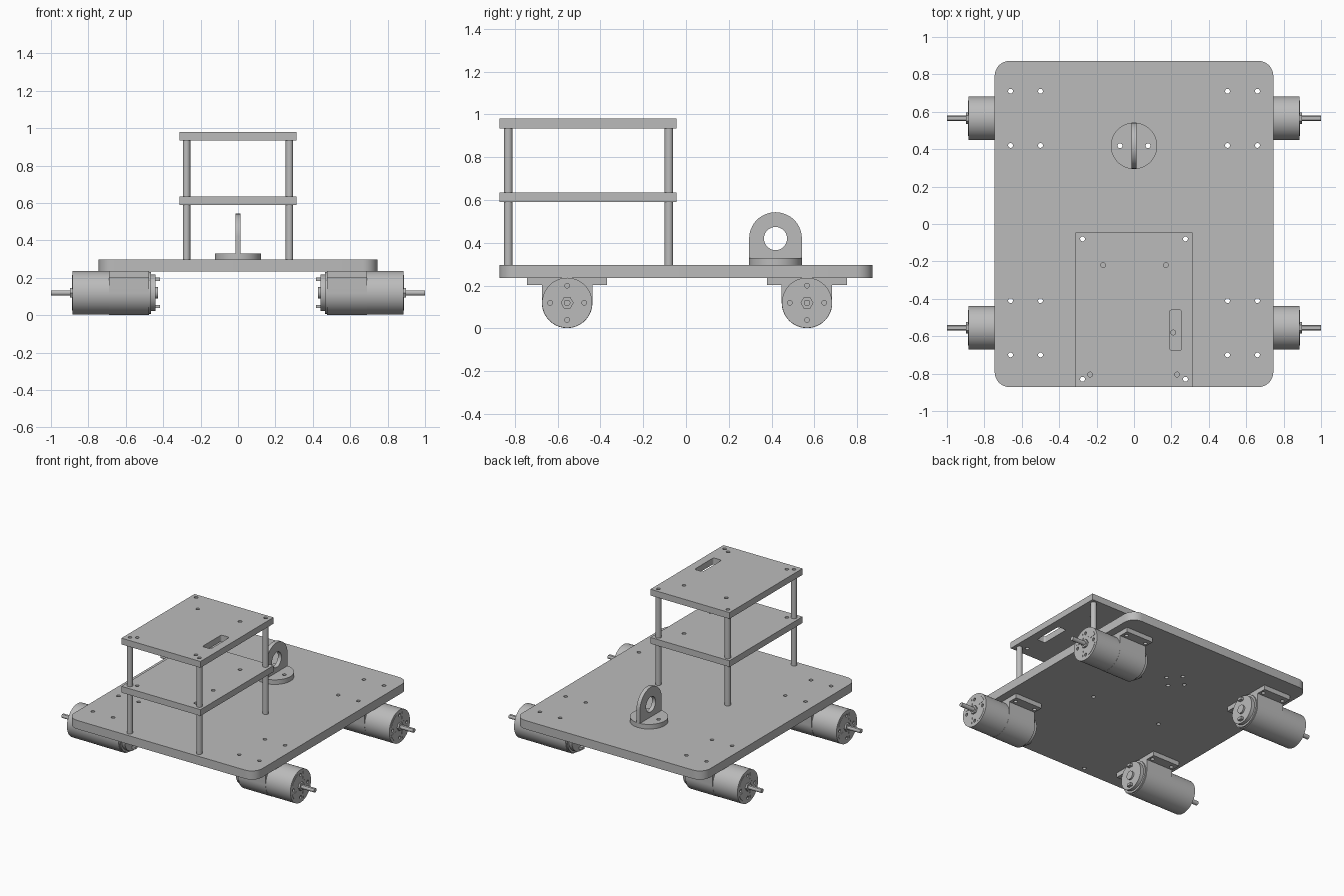
import bpy
import bmesh
from math import sin, cos, pi, radians
from mathutils import Matrix, Vector

cube = bpy.data.objects.get("Cube")
if cube:
    bpy.data.objects.remove(cube, do_unlink=True)

grey = bpy.data.materials.new("plain_grey")
grey.use_nodes = True
GREY = (0.5, 0.5, 0.5, 1)
grey.diffuse_color = GREY
grey.node_tree.nodes["Principled BSDF"].inputs["Base Color"].default_value = GREY


def arc(cx, cy, r, a0, a1, n=24):
    return [(cx + r * cos(radians(a0 + (a1 - a0) * i / n)),
             cy + r * sin(radians(a0 + (a1 - a0) * i / n))) for i in range(n + 1)]


def circle(cx, cy, r, n=40):
    return arc(cx, cy, r, 0, 360, n)[:-1]


def rounded(x0, y0, x1, y1, r):
    return (arc(x1 - r, y1 - r, r, 0, 90, 8) + arc(x0 + r, y1 - r, r, 90, 180, 8)
            + arc(x0 + r, y0 + r, r, 180, 270, 8) + arc(x1 - r, y0 + r, r, 270, 360, 8))


def rect(x0, y0, x1, y1):
    return [(x0, y0), (x1, y0), (x1, y1), (x0, y1)]


def drill(points, r=0.013):
    return [circle(x, y, r, 20) for x, y in points]


def solid(name, outline, start, end, holes=(), frame=None):
    """Extrude a 2D outline with holes along local z from start to end."""
    curve = bpy.data.curves.new(name, 'CURVE')
    curve.dimensions = '2D'
    curve.fill_mode = 'BOTH'
    curve.extrude = (end - start) / 2
    for loop in [outline, *holes]:
        spline = curve.splines.new('POLY')
        spline.points.add(len(loop) - 1)
        for p, (x, y) in zip(spline.points, loop):
            p.co = (x, y, 0, 1)
        spline.use_cyclic_u = True
    obj = bpy.data.objects.new(name, curve)
    bpy.context.collection.objects.link(obj)
    bpy.ops.object.select_all(action='DESELECT')
    obj.select_set(True)
    bpy.context.view_layer.objects.active = obj
    bpy.ops.object.convert(target='MESH')
    obj = bpy.context.view_layer.objects.active
    bm = bmesh.new()
    bm.from_mesh(obj.data)
    bmesh.ops.remove_doubles(bm, verts=bm.verts, dist=0.00005)
    bmesh.ops.translate(bm, verts=bm.verts, vec=(0, 0, (start + end) / 2))
    if frame:
        bmesh.ops.transform(bm, matrix=frame, verts=bm.verts)
    bmesh.ops.recalc_face_normals(bm, faces=bm.faces)
    bm.to_mesh(obj.data)
    bm.free()
    obj.data.materials.clear()
    obj.data.materials.append(grey)
    bpy.ops.object.shade_smooth_by_angle(angle=radians(30))
    return obj


# Frame whose profile lies in the y-z plane and extrudes along x
SIDE = Matrix(((0, 0, 1, 0), (1, 0, 0, 0), (0, 1, 0, 0), (0, 0, 0, 1)))
MOTOR_Y = (0.565, -0.555)
BASE_LOW, BASE_TOP = 0.235, 0.297
POSTS = [(x, y) for x in (-0.275, 0.275) for y in (-0.83, -0.08)]
HOOK_Y = 0.418

# Base plate with bracket, post and hook bolt holes
bracket_holes = [(sx * x, y + dy) for sx in (-1, 1) for x in (0.5, 0.66)
                 for y in MOTOR_Y for dy in (-0.145, 0.145)]
hook_holes = [(-0.075, HOOK_Y), (0.075, HOOK_Y)]
hook_hidden = [(0, HOOK_Y - 0.075), (0, HOOK_Y + 0.075)]
solid("base_plate", rounded(-0.745, -0.872, 0.745, 0.872, 0.08), BASE_LOW, BASE_TOP,
      drill(bracket_holes + POSTS + hook_holes + hook_hidden))

# Two raised decks on hollow posts
deck = rect(-0.313, -0.872, 0.313, -0.045)
deck_holes = drill(POSTS) + drill([(-0.165, -0.22), (0.17, -0.22), (-0.235, -0.805), (0.23, -0.805)])
solid("lower_deck", deck, 0.59, 0.635, deck_holes + drill([(0.21, -0.58)]))
solid("upper_deck", deck, 0.935, 0.98, deck_holes + [rounded(0.19, -0.675, 0.255, -0.46, 0.012)])
for x, y in POSTS:
    for label, z0, z1 in (("lower_post", BASE_TOP, 0.59), ("upper_post", 0.635, 0.935)):
        solid(label, circle(x, y, 0.02, 32), z0, z1, drill([(x, y)]))

# Towing eye: round foot and upright lug with a hole
solid("eye_foot", circle(0, HOOK_Y, 0.124, 64), BASE_TOP, 0.33, drill(hook_holes))
lug = [(HOOK_Y - 0.123, 0.33), (HOOK_Y + 0.123, 0.33)] + arc(HOOK_Y, 0.42, 0.123, 0, 180, 32)
solid("eye_lug", lug, -0.014, 0.014, [circle(HOOK_Y, 0.42, 0.054)], SIDE)

# One geared motor with its bracket, built around the motor axis
R = 0.117
motor = []


def part(name, outline, x0, x1, holes=()):
    motor.append(solid(name, outline, x0, x1, holes, SIDE))


part("gearbox", circle(0, 0, R, 64), 0.69, 0.875)
face_holes = [(0.08 * cos(a * pi / 2), 0.08 * sin(a * pi / 2)) for a in range(4)]
part("gearbox_face", circle(0, 0, R, 64), 0.875, 0.885, drill(face_holes, 0.011))
for mid in (45, 135, 225, 315):
    part("face_rib", arc(0, 0, 0.1, mid - 28, mid + 28, 12) + arc(0, 0, 0.05, mid + 20, mid - 20, 6),
         0.885, 0.887)
part("shaft_collar", circle(0, 0, 0.03, 6), 0.885, 0.897)
part("shaft", arc(0, 0, 0.015, 125, 415, 24), 0.885, 1.0)
part("motor_can", circle(0, 0, 0.112, 64), 0.465, 0.69)
part("motor_cap", circle(0, 0, 0.098, 48), 0.44, 0.465)
part("cap_bearing", circle(0, 0, 0.03, 24), 0.428, 0.44)
for z in (-0.073, 0.073):
    part("terminal", rect(-0.016, z - 0.009, 0.016, z + 0.009), 0.418, 0.44)

# Saddle bracket around the can, with bolted flanges
saddle = [(R + 0.001, 0.115), (-R - 0.001, 0.115)] + arc(0, 0, R + 0.001, 180, 360, 40)
part("bracket_saddle", saddle, 0.475, 0.69, [circle(0, 0, 0.1121, 64)])
for s in (-1, 1):
    y0, y1 = sorted((s * R, s * 0.187))
    motor.append(solid("bracket_flange", rect(0.475, y0, 0.69, y1), 0.082, 0.115,
                       drill([(0.5, s * 0.145), (0.66, s * 0.145)])))

# Place the motor at all four corners, mirrored across x
for obj in motor:
    label = obj.name.split(".")[0]
    for row, y in zip(("back", "front"), MOTOR_Y):
        for side, sx in (("left", 1), ("right", -1)):
            copy = bpy.data.objects.new(f"{row}_{side}_{label}", obj.data)
            copy.location = Vector((0, y, 0.12))
            copy.scale = (sx, 1, 1)
            bpy.context.collection.objects.link(copy)
    bpy.data.objects.remove(obj, do_unlink=True)
